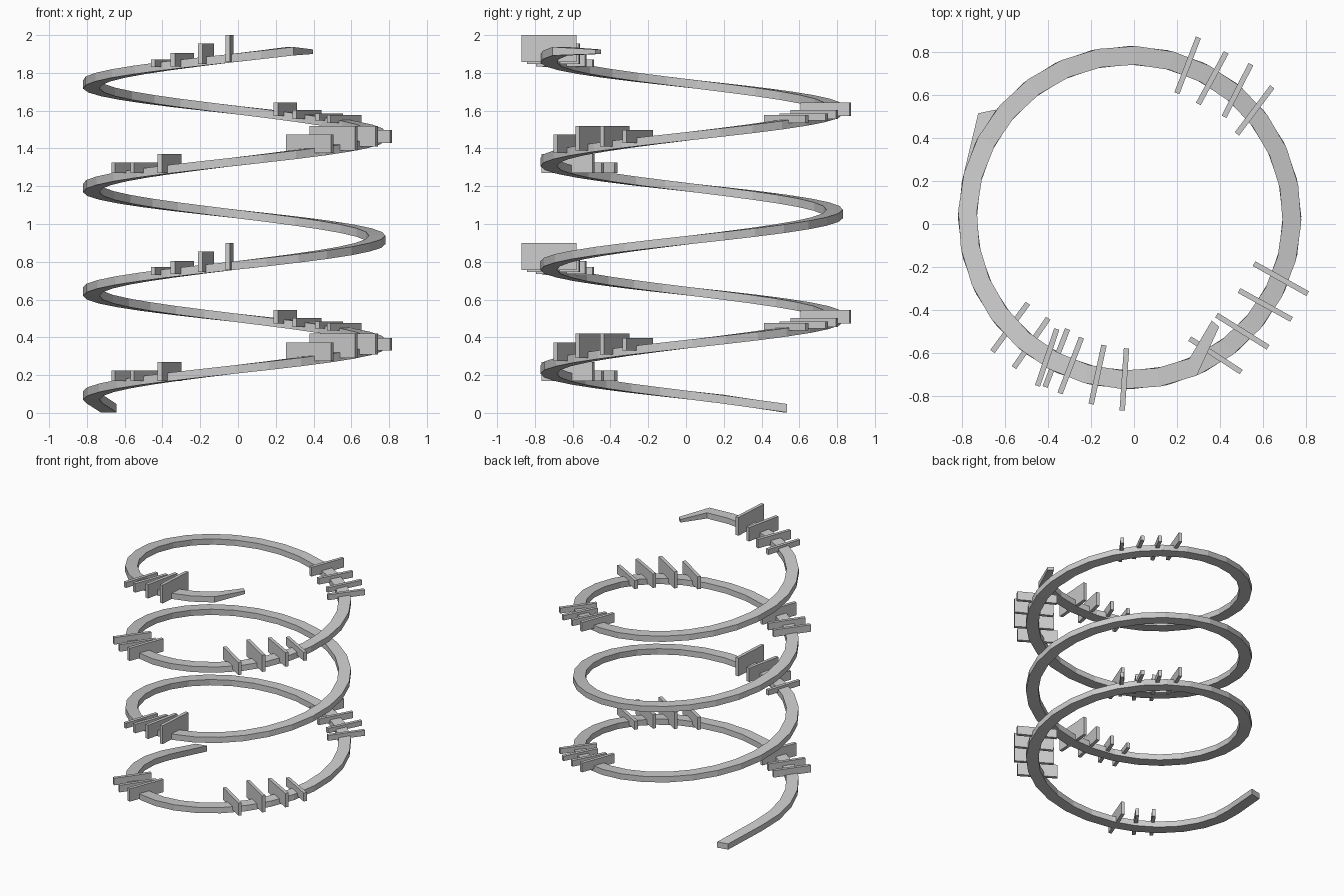
import bpy, bmesh, math
from mathutils import Vector

cube = bpy.data.objects.get("Cube")
if cube:
    bpy.data.objects.remove(cube)

grey = bpy.data.materials.new("light_grey")
grey.use_nodes = True
colour = (0.6, 0.6, 0.6, 1)
grey.diffuse_color = colour
grey.node_tree.nodes["Principled BSDF"].inputs["Base Color"].default_value = colour

CENTRE = Vector((-0.02, 0.03, 0))
RADIUS, PITCH = 0.757, 0.55
UP = Vector((0, 0, 1))


def add_object(name, bm):
    bmesh.ops.recalc_face_normals(bm, faces=bm.faces)
    mesh = bpy.data.meshes.new(name)
    bm.to_mesh(mesh)
    bm.free()
    mesh.materials.append(grey)
    obj = bpy.data.objects.new(name, mesh)
    bpy.context.collection.objects.link(obj)
    return obj


def section(bm, pos, out, width, height):
    """Rectangular cross-section around a point of the rail."""
    side, rise = out * width / 2, UP * height / 2
    return [bm.verts.new(pos + a * side + b * rise)
            for a, b in ((-1, -1), (1, -1), (1, 1), (-1, 1))]


# Spiral rail, with straight run-outs at both ends
bm = bmesh.new()
rings = [section(bm, Vector((-0.685, 0.525, 0.025)),
                 Vector((-0.97, -0.2, 0)).normalized(), 0.085, 0.045)]
START, END, STEPS = 168, 1373, 94
for i in range(STEPS + 1):
    deg = START + (END - START) * i / STEPS
    a = math.radians(deg)
    out = Vector((math.cos(a), math.sin(a), 0))
    pos = CENTRE + out * RADIUS + UP * (0.092 + PITCH * (deg - 180) / 360)
    rings.append(section(bm, pos, out, 0.087, 0.045))
rings.append(section(bm, Vector((0.38, -0.465, 1.912)),
                     Vector((0.77, -0.64, 0)), 0.045, 0.024))
for r, s in zip(rings, rings[1:]):
    for k in range(4):
        n = (k + 1) % 4
        bm.faces.new((r[k], r[n], s[n], s[k]))
bm.faces.new(rings[0])
bm.faces.new(rings[-1])
add_object("spiral_rail", bm)


# Upright plates: inner end x, y, outer end x, y, bottom, top
def plate(name, x0, y0, x1, y1, low, high, thickness=0.025):
    bm = bmesh.new()
    a, b = Vector((x0, y0, low)), Vector((x1, y1, low))
    side = (b - a).cross(UP).normalized() * thickness / 2
    base = bm.faces.new([bm.verts.new(p) for p in
                         (a - side, b - side, b + side, a + side)])
    top = bmesh.ops.extrude_face_region(bm, geom=[base])["geom"]
    bmesh.ops.translate(bm, vec=UP * (high - low),
                        verts=[v for v in top if isinstance(v, bmesh.types.BMVert)])
    add_object(name, bm)


groups = {
    "front_right_plate": [
        (-0.495, -0.37, -0.66, -0.595, 0.17, 0.225),
        (-0.40, -0.44, -0.56, -0.67, 0.17, 0.225),
        (-0.31, -0.49, -0.415, -0.76, 0.17, 0.27)],
    "front_left_plate": [
        (0.26, -0.535, 0.50, -0.69, 0.275, 0.373),
        (0.385, -0.425, 0.625, -0.575, 0.29, 0.42),
        (0.49, -0.31, 0.735, -0.445, 0.31, 0.42),
        (0.56, -0.185, 0.81, -0.325, 0.33, 0.397)],
    "back_left_plate": [
        (0.48, 0.42, 0.645, 0.64, 0.435, 0.477),
        (0.42, 0.50, 0.545, 0.745, 0.447, 0.485),
        (0.30, 0.56, 0.43, 0.80, 0.455, 0.503),
        (0.20, 0.61, 0.30, 0.87, 0.472, 0.544)],
    "front_centre_plate": [
        (-0.36, -0.49, -0.45, -0.755, 0.73, 0.772),
        (-0.245, -0.53, -0.345, -0.79, 0.735, 0.805),
        (-0.14, -0.565, -0.20, -0.84, 0.747, 0.855),
        (-0.035, -0.58, -0.055, -0.87, 0.757, 0.90)],
}
for level, lift in (("lower", 0), ("upper", 2 * PITCH)):
    for group, plates in groups.items():
        for i, (x0, y0, x1, y1, low, high) in enumerate(plates, 1):
            plate(f"{level}_{group}_{i}", x0, y0, x1, y1, low + lift, high + lift)
